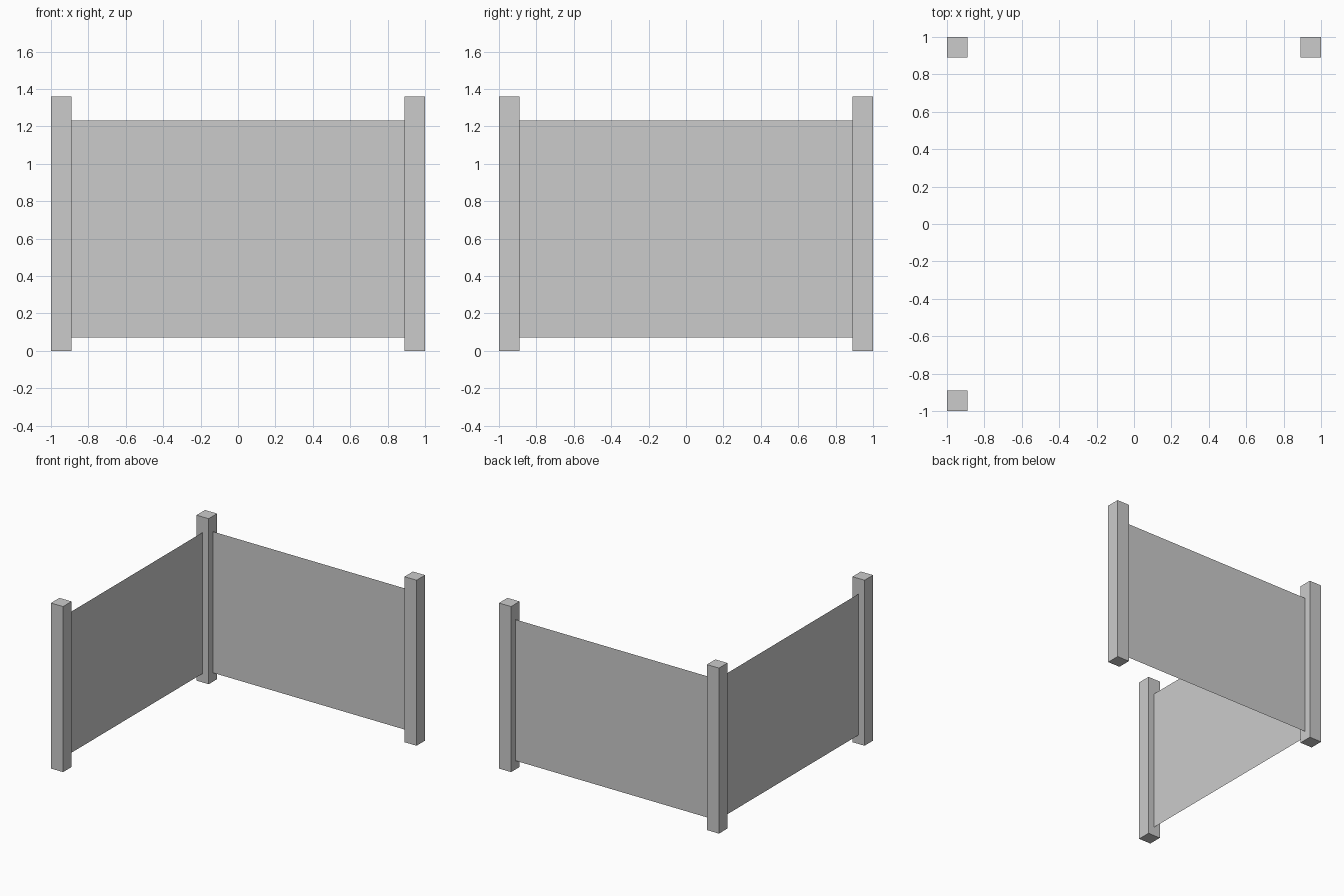
import bpy, bmesh
from mathutils import Vector

if "Cube" in bpy.data.objects:
    bpy.data.objects.remove(bpy.data.objects["Cube"])

POST_W, POST_H = 0.11, 1.36
C = 1.0 - POST_W / 2          # post centre line
INNER = 1.0 - POST_W          # inner post face
Z0, Z1 = 0.073, 1.233         # panel bottom and top


def make_object(name, bm):
    mesh = bpy.data.meshes.new(name)
    bm.to_mesh(mesh)
    bm.free()
    obj = bpy.data.objects.new(name, mesh)
    bpy.context.collection.objects.link(obj)
    return obj


def post(name, x, y):
    bm = bmesh.new()
    bmesh.ops.create_cube(bm, size=1)
    bmesh.ops.scale(bm, vec=(POST_W, POST_W, POST_H), verts=bm.verts)
    make_object(name, bm).location = (x, y, POST_H / 2)


def panel(name, start, end):
    # thin sheet spanning two posts
    bm = bmesh.new()
    corners = [(start, Z0), (end, Z0), (end, Z1), (start, Z1)]
    bm.faces.new([bm.verts.new(Vector((p[0], p[1], z))) for p, z in corners])
    make_object(name, bm)


# Square posts at three corners
post("front_left_post", -C, -C)
post("corner_post", -C, C)
post("back_right_post", C, C)

# Sheets centred on the post lines
panel("left_panel", (-C, -INNER), (-C, INNER))
panel("back_panel", (-INNER, C), (INNER, C))
